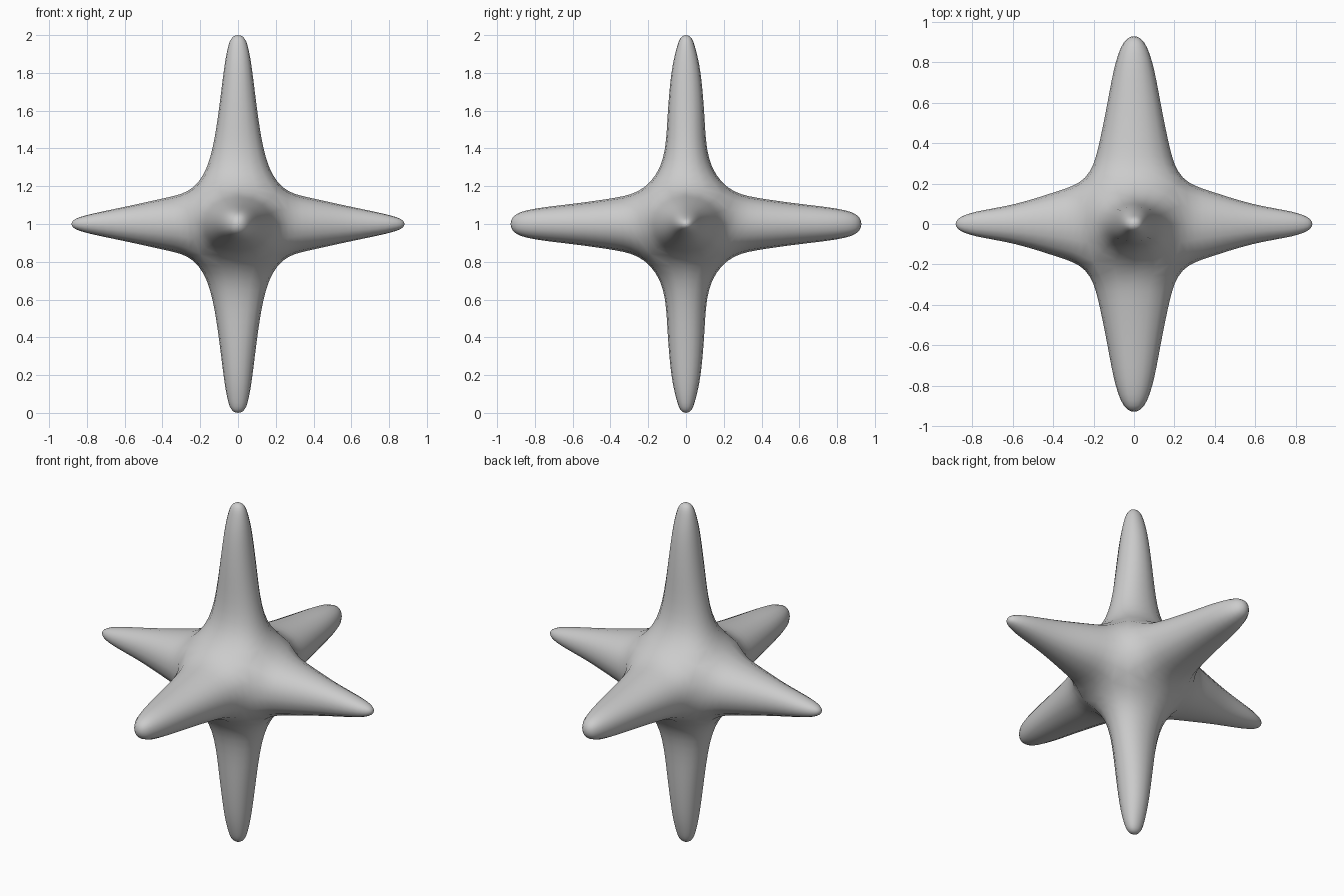
import bpy, bmesh

if "Cube" in bpy.data.objects:
    bpy.data.objects.remove(bpy.data.objects["Cube"])

# Central block half-sizes (control cage)
CORE = (0.24, 0.225, 0.185)

# Arm rings per axis: (distance from centre, half-size on first other axis, second other axis)
ARMS = {
    0: [(.36, .184, .157), (.59, .10, .10), (.80, .068, .055), (.889, .025, .022)],
    1: [(.36, .194, .152), (.60, .142, .115), (.82, .10, .09), (.938, .04, .05)],
    2: [(.33, .156, .117), (.58, .112, .108), (.82, .082, .085), (.93, .062, .055),
        (1.006, .035, .03)],
}
SIGNS = [(-1, -1), (1, -1), (1, 1), (-1, 1)]

bm = bmesh.new()

# Shared corners of the central block
corners = {}
for i in (-1, 1):
    for j in (-1, 1):
        for k in (-1, 1):
            corners[(i, j, k)] = bm.verts.new((i * CORE[0], j * CORE[1], k * CORE[2]))


def placed(axis, along, first, second):
    p = [first, second]
    p.insert(axis, along)
    return tuple(p)


def add_arm(axis, side, rings):
    """Tapered square arm growing out of one side of the block."""
    last = [corners[placed(axis, side, a, b)] for a, b in SIGNS]
    for dist, h1, h2 in rings:
        ring = [bm.verts.new(placed(axis, side * dist, a * h1, b * h2)) for a, b in SIGNS]
        for n in range(4):
            m = (n + 1) % 4
            bm.faces.new((last[n], last[m], ring[m], ring[n]))
        last = ring
    bm.faces.new(last)


# Six arms
for axis, rings in ARMS.items():
    for side in (-1, 1):
        add_arm(axis, side, rings)

bmesh.ops.recalc_face_normals(bm, faces=bm.faces[:])
for f in bm.faces:
    f.smooth = True

mesh = bpy.data.meshes.new("six_pointed_star")
bm.to_mesh(mesh)
bm.free()
star = bpy.data.objects.new("six_pointed_star", mesh)
bpy.context.collection.objects.link(star)
star.location.z = 1.0

# Round the cage into soft arms
sub = star.modifiers.new("rounding", 'SUBSURF')
sub.levels = 2
sub.render_levels = 2
